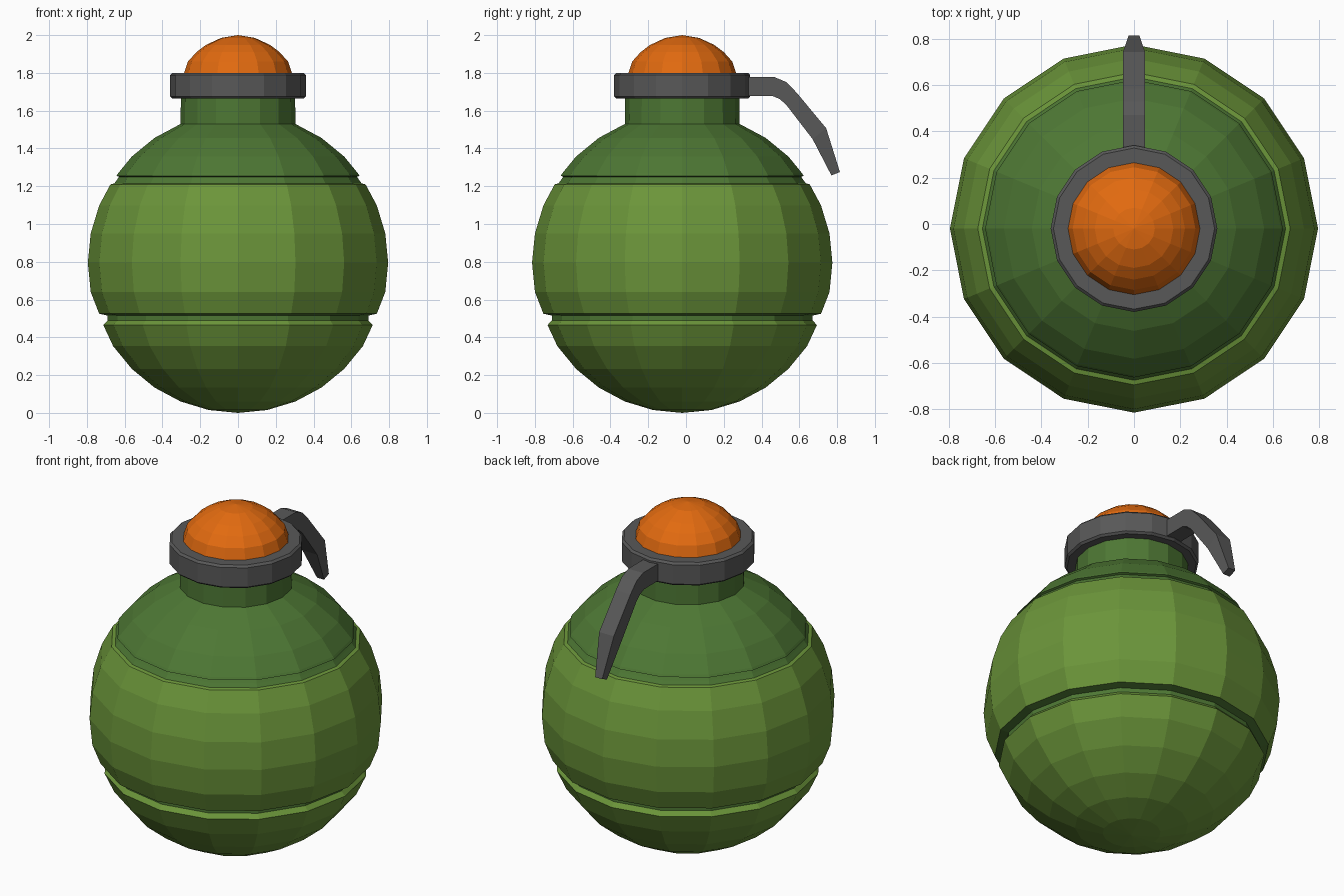
import bpy, bmesh, math

if "Cube" in bpy.data.objects:
    bpy.data.objects.remove(bpy.data.objects["Cube"])

CY = -0.02      # axis of the round body
SIDES = 16


def material(name, rgb):
    m = bpy.data.materials.new(name)
    m.diffuse_color = (*rgb, 1)
    m.use_nodes = True
    m.node_tree.nodes["Principled BSDF"].inputs["Base Color"].default_value = m.diffuse_color
    return m


LIGHT = material("light green", (0.147, 0.301, 0.042))
DARK = material("dark green", (0.075, 0.185, 0.034))
ORANGE = material("orange", (0.76, 0.145, 0.005))
GREY = material("grey", (0.098, 0.098, 0.098))


def finish(name, bm, mats):
    bmesh.ops.recalc_face_normals(bm, faces=bm.faces)
    me = bpy.data.meshes.new(name)
    bm.to_mesh(me)
    bm.free()
    for m in mats:
        me.materials.append(m)
    ob = bpy.data.objects.new(name, me)
    bpy.context.collection.objects.link(ob)
    return ob


def lathe(name, profile, mats, rule=lambda z: 0):
    """Revolve (radius, z) points; rule picks the material by face height."""
    bm = bmesh.new()
    vs = [bm.verts.new((r, CY, z)) for r, z in profile]
    es = [bm.edges.new(p) for p in zip(vs, vs[1:])]
    bmesh.ops.spin(bm, geom=vs + es, cent=(0, CY, 0), axis=(0, 0, 1),
                   angle=math.tau, steps=SIDES, use_duplicate=False)
    bmesh.ops.remove_doubles(bm, verts=bm.verts, dist=0.0005)
    for f in bm.faces:
        f.material_index = rule(f.calc_center_median().z)
    return finish(name, bm, mats)


def arc(radius, height, zc, degrees):
    return [(radius * math.cos(math.radians(a)), zc + height * math.sin(math.radians(a)))
            for a in degrees]


# Body: sphere with two grooves, the cap above the upper groove is dark
R, ZC, STEP = 0.795, 0.795, 11.25
profile = arc(R, R, ZC, [-90 + STEP * i for i in range(6)])
profile += [(0.713, 0.465), (0.69, 0.49), (0.69, 0.515), (0.735, 0.525)]
profile += arc(R, R, ZC, [-STEP, 0, STEP, 2 * STEP])
profile += [(0.675, 1.21), (0.655, 1.215), (0.64, 1.235), (0.63, 1.25),
            (0.643, 1.255), (0.635, 1.268)]
profile += arc(R, R, ZC, [4 * STEP, 5 * STEP, 6 * STEP])
# Neck continues from the body
profile += [(0.302, 1.70), (0.0, 1.70)]
lathe("body", profile, (LIGHT, DARK),
      lambda z: int(z > 1.216 or 0.487 < z < 0.522))

# Collar with a slight bevel
lathe("collar", [(0, 1.664), (0.348, 1.664), (0.36, 1.675), (0.36, 1.788),
                 (0.348, 1.8), (0, 1.8)], (GREY,))

# Domed button
lathe("button", [(0, 1.76), (0.288, 1.76), (0.285, 1.80), (0.265, 1.86), (0.22, 1.91),
                 (0.17, 1.948), (0.09, 1.985), (0, 2.0)], (ORANGE,))

# Lever: cross-sections (top y, top z, bottom y, bottom z, half width)
sections = [(0.28, 1.777, 0.28, 1.677, 0.048), (0.47, 1.777, 0.46, 1.677, 0.048),
            (0.53, 1.752, 0.495, 1.662, 0.048), (0.586, 1.695, 0.53, 1.632, 0.048),
            (0.742, 1.507, 0.67, 1.45, 0.048), (0.815, 1.275, 0.77, 1.257, 0.023)]
bm = bmesh.new()
rings = [[bm.verts.new(c) for c in ((-w, ty, tz), (w, ty, tz), (w, by, bz), (-w, by, bz))]
         for ty, tz, by, bz, w in sections]
for a, b in zip(rings, rings[1:]):
    for i in range(4):
        j = (i + 1) % 4
        bm.faces.new((a[i], a[j], b[j], b[i]))
bm.faces.new(rings[0])
bm.faces.new(rings[-1])
finish("lever", bm, (GREY,))
